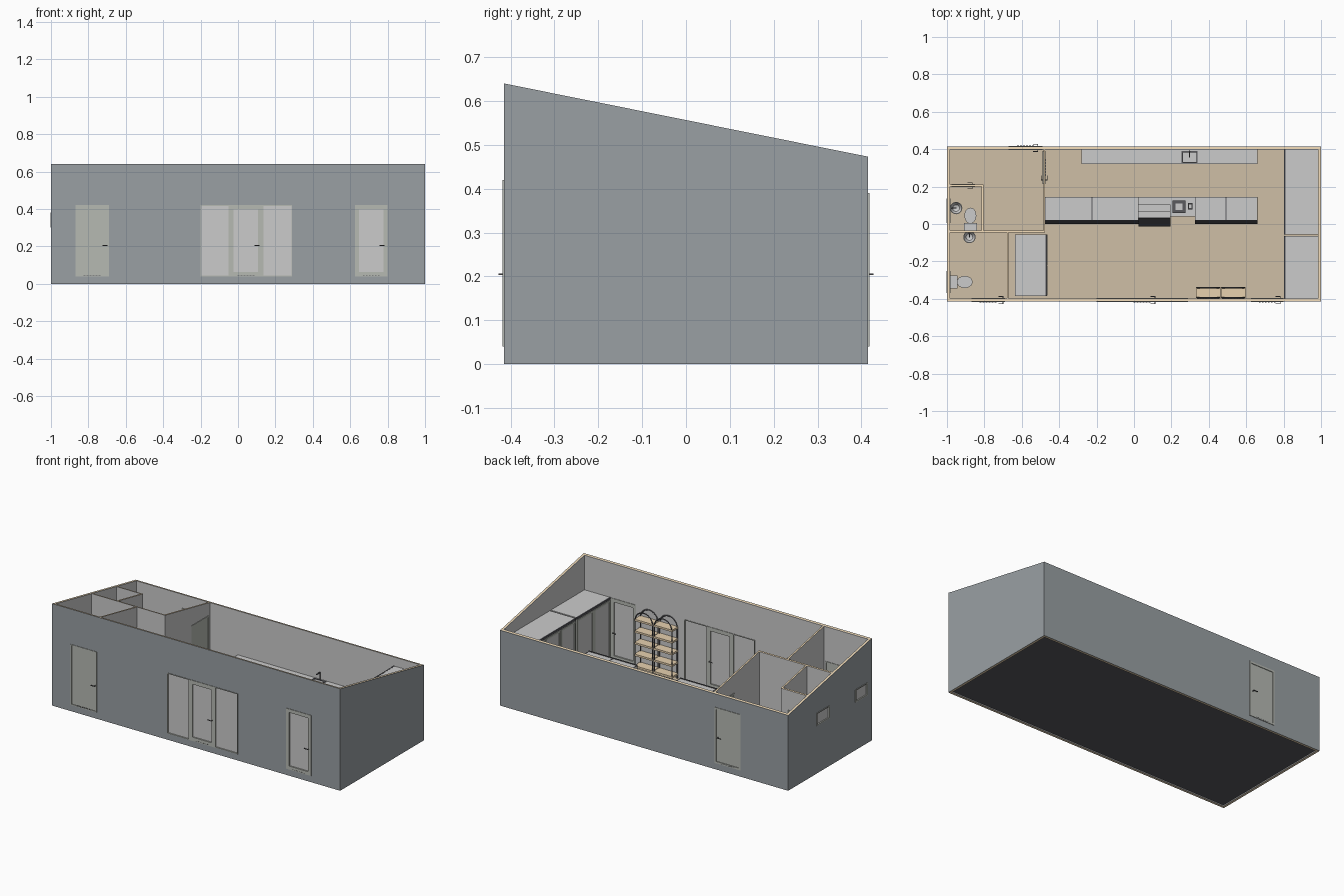
import bpy, bmesh, math

if "Cube" in bpy.data.objects:
    bpy.data.objects.remove(bpy.data.objects["Cube"])

HY, T = 0.415, 0.016          # half depth, wall thickness
FL = 0.04                     # floor level


def mat(name, r, g, b):
    m = bpy.data.materials.new(name)
    m.diffuse_color = (r, g, b, 1)
    m.use_nodes = True
    m.node_tree.nodes["Principled BSDF"].inputs["Base Color"].default_value = m.diffuse_color
    return m


CLAD = mat("cladding", .32, .35, .37)
TAN = mat("timber", .80, .64, .43)
FLOOR = mat("floor_tan", .62, .52, .38)
DARK = mat("dark_grey", .10, .10, .11)
DOOR = mat("door_grey", .47, .49, .45)
LINE = mat("lining", .55, .55, .55)


def roof(y):
    return 0.64 - (y + HY) / (2 * HY) * 0.167


def finish(name, bm, *mats):
    bmesh.ops.recalc_face_normals(bm, faces=bm.faces)
    me = bpy.data.meshes.new(name)
    bm.to_mesh(me)
    bm.free()
    for m in mats:
        if m:
            me.materials.append(m)
    ob = bpy.data.objects.new(name, me)
    bpy.context.collection.objects.link(ob)
    return ob


def box(name, b, m=None, sloped=False, top=None):
    x0, x1, y0, y1, z0, z1 = b
    bm = bmesh.new()
    lo = [bm.verts.new((x, y, z0)) for x, y in ((x0, y0), (x1, y0), (x1, y1), (x0, y1))]
    hi = [bm.verts.new((v.co.x, v.co.y, roof(v.co.y) if sloped else z1)) for v in lo]
    bm.faces.new(lo)
    bm.faces.new(hi).material_index = 1 if top else 0
    for i in range(4):
        j = (i + 1) % 4
        bm.faces.new((lo[i], lo[j], hi[j], hi[i]))
    return finish(name, bm, m, top)


def extrude_x(name, prof, x0, x1, m=None):
    bm = bmesh.new()
    a = [bm.verts.new((x0, y, z)) for y, z in prof]
    b = [bm.verts.new((x1, y, z)) for y, z in prof]
    bm.faces.new(a)
    bm.faces.new(b)
    for i in range(len(a)):
        j = (i + 1) % len(a)
        bm.faces.new((a[i], a[j], b[j], b[i]))
    return finish(name, bm, m)


def lathe(name, prof, cx, cy, sx=1, sy=1, n=24, m=None):
    bm = bmesh.new()
    rings = [[bm.verts.new((cx + r * sx * math.cos(2 * math.pi * k / n),
                            cy + r * sy * math.sin(2 * math.pi * k / n), z))
              for k in range(n)] for r, z in prof]
    for p, q in zip(rings, rings[1:]):
        for k in range(n):
            j = (k + 1) % n
            bm.faces.new((p[k], p[j], q[j], q[k]))
    bm.faces.new(rings[0])
    bm.faces.new(rings[-1])
    ob = finish(name, bm, m)
    bpy.context.view_layer.objects.active = ob
    ob.select_set(True)
    bpy.ops.object.shade_smooth_by_angle(angle=math.radians(35))
    ob.select_set(False)
    return ob


def cut(ob, spans):
    cutters = [box("cutter", s) for s in spans]
    for c in cutters:
        ob.modifiers.new("cut", 'BOOLEAN').object = c
        ob.modifiers[-1].operation = 'DIFFERENCE'
    dg = bpy.context.evaluated_depsgraph_get()
    me = bpy.data.meshes.new_from_object(ob.evaluated_get(dg))
    ob.modifiers.clear()
    ob.data = me
    for c in cutters:
        bpy.data.objects.remove(c)


def span(ax, a0, a1, d0, d1, z0, z1):
    return (a0, a1, d0, d1, z0, z1) if ax == 'x' else (d0, d1, a0, a1, z0, z1)


def opening(name, ax, a0, a1, d0, d1, z0, z1, f=.01, panel=None, handle=None):
    """Framed door or window filling a hole in a wall that runs along ax."""
    e0, e1 = d0 - .003, d1 + .003
    for n, s in (("left", (a0, a0 + f, e0, e1, z0, z1)), ("right", (a1 - f, a1, e0, e1, z0, z1)),
                 ("top", (a0 + f, a1 - f, e0, e1, z1 - f, z1)),
                 ("bottom", (a0 + f, a1 - f, e0, e1, z0, z0 + f))):
        box(f"{name}_frame_{n}", span(ax, *s), DOOR)
    mid = (d0 + d1) / 2
    h = (d1 - d0) / 2 - (.005 if panel is None else .001)
    box(f"{name}_panel", span(ax, a0 + f, a1 - f, mid - h, mid + h, z0 + f, z1 - f), panel)
    if handle is not None:
        inward = .025 if handle < (a0 + a1) / 2 else -.025
        for s, d in ((-1, e0), (1, e1)):
            out = d + s * .01
            box(f"{name}_handle_stem", span(ax, handle - .002, handle + .002,
                                            *sorted((mid, out)), .203, .207), DARK)
            box(f"{name}_handle_lever", span(ax, *sorted((handle, handle + inward)),
                                             *sorted((out - s * .003, out)), .203, .207), DARK)
        # small vent slots along the foot of the door
        for k in range(6):
            c = (a0 + a1) / 2 + (k - 2.5) * .016
            box(f"{name}_vent_{k}", span(ax, c - .005, c + .005, e0 - .0005, e1 + .0005,
                                         z0 + .004, z0 + .007), DARK)


# Outer walls: cladding, timber core and lining, each cut for doors and windows
front_holes = [(-.87, -.69), (-.20, .29), (.625, .80)]
side_holes = [(.005, .135), (-.37, -.25)]
for lay, a, b, m in (("cladding", 0, .002, CLAD), ("core", .002, .013, TAN), ("lining", .013, T, LINE)):
    w = box(f"front_wall_{lay}", (-1 + a, 1 - a, -HY + a, -HY + b, 0, 1), m, True)
    cut(w, [(p, q, -.5, -.3, FL, .42) for p, q in front_holes])
    w = box(f"back_wall_{lay}", (-1 + a, 1 - a, HY - b, HY - a, 0, 1), m, True)
    cut(w, [(-.67, -.49, .3, .5, FL, .39)])
    w = box(f"left_wall_{lay}", (-1 + a, -1 + b, -HY + b, HY - b, 0, 1), m, True)
    cut(w, [(-1.1, -.9, p, q, .30, .38) for p, q in side_holes])
    box(f"right_wall_{lay}", (1 - b, 1 - a, -HY + b, HY - b, 0, 1), m, True)
box("floor_slab", (-1 + T, 1 - T, -HY + T, HY - T, .006, .03), DARK)
box("floor_covering", (-1 + T, 1 - T, -HY + T, HY - T, .03, FL), FLOOR)

# Doors and windows in the outer walls
F0, F1, B0, B1 = -HY, -HY + T, HY - T, HY
opening("washroom_door", 'x', -.87, -.69, F0, F1, FL, .42, .006, DOOR, -.70)
opening("shop_window_left", 'x', -.20, -.048, F0, F1, FL, .42, .004)
opening("shop_door", 'x', -.048, .132, F0, F1, FL, .42, .024, None, .112)
opening("shop_window_right", 'x', .132, .29, F0, F1, FL, .42, .004)
opening("side_door", 'x', .625, .80, F0, F1, FL, .42, .022, None, .782)
opening("back_door", 'x', -.67, -.49, B0, B1, FL, .39, .012, DOOR, -.515)
for i, (p, q) in enumerate(side_holes):
    opening(f"small_window_{i}", 'y', p, q, -1, -1 + T, .30, .38, .006)

# Partitions
X0, Y1 = -1 + T, HY - T
p = box("kitchen_partition", (-.485, -.475, -.035, Y1, FL, 1), LINE, True, TAN)
cut(p, [(-.6, -.4, .215, .39, .0, .40)])
opening("kitchen_door", 'y', .215, .39, -.485, -.475, FL, .40, .01, DOOR, .235)
box("cross_partition", (X0, -.475, -.045, -.035, FL, 1), LINE, True, TAN)
box("washroom_partition", (-.68, -.67, -Y1, -.045, FL, 1), LINE, True, TAN)
p = box("staff_wc_partition", (X0, -.805, .20, .21, FL, 1), LINE, True, TAN)
cut(p, [(-.975, -.85, .1, .3, 0, .39)])
opening("staff_wc_door", 'x', -.975, -.85, .20, .21, FL, .39, .008, DOOR, -.865)
box("staff_wc_side", (-.815, -.805, -.035, .20, FL, 1), LINE, True, TAN)

# Toilets and round basins
bowl = [(.55, FL), (.5, .07), (1, .105), (1, .115), (.7, .115), (.45, .085)]
lathe("toilet_bowl_staff", bowl, -.875, .045, .032, .042)
lathe("toilet_lid_staff", [(1, .115), (1, .119)], -.875, .045, .031, .041)
box("toilet_tank_staff", (-.91, -.84, -.035, .005, FL, .17))
lathe("toilet_bowl_guest", bowl, -.905, -.31, .042, .032)
lathe("toilet_lid_guest", [(1, .115), (1, .119)], -.905, -.31, .041, .031)
box("toilet_tank_guest", (X0, -.945, -.345, -.275, FL, .17))
basin = [(.010, FL), (.008, .15), (.02, .16), (.033, .19), (.03, .19), (.018, .17), (.004, .165)]
for n, x, y, dx, dy in (("staff", -.951, .085, -1, 0), ("guest", -.88, -.07, 0, 1)):
    lathe(f"basin_{n}", basin, x, y)
    tx, ty = x + dx * .022, y + dy * .022
    lathe(f"basin_tap_{n}", [(.004, .17), (.004, .215)], tx, ty, n=10, m=DARK)
    box(f"basin_spout_{n}", (min(tx, x) - .003, max(tx, x) + .003,
                             min(ty, y) - .003, max(ty, y) + .003, .21, .215), DARK)

# Serving line: display cases with steep dark fronts, till unit and coffee counter
case = [(.02, FL), (.02, .15), (.022, .28), (.095, .28), (.095, .275), (.145, .275), (.145, FL)]
glass = [(.0, FL), (.0, .16), (.018, .285), (.022, .285), (.022, FL)]
for i, (a, b) in enumerate(((-.475, .025), (.325, .66))):
    extrude_x(f"display_case_{i}", case, a, b)
    extrude_x(f"display_front_{i}", glass, a, b, DARK)
    for k in range(3):
        s = a + (b - a) * k / 2
        box(f"display_rib_{i}_{k}", (max(a, s - .002), min(b, s + .002), .022, .145, .27, .282), DARK)
extrude_x("till_unit", [(.035, FL), (.035, .27), (.07, .27), (.07, .25), (.105, .25),
                        (.105, .2), (.145, .2), (.145, FL)], .025, .195)
extrude_x("till_front", [(-.013, FL), (-.013, .16), (.033, .27), (.035, .27), (.035, FL)], .025, .195, DARK)
box("coffee_counter", (.195, .325, .04, .145, FL, .20))
box("coffee_machine", (.207, .275, .06, .125, .20, .265), DARK)
box("coffee_machine_top", (.222, .26, .075, .11, .265, .27))
box("grinder_body", (.288, .314, .078, .112, .20, .25), DARK)
box("grinder_top", (.292, .310, .083, .107, .25, .262))

# Back worktop with sink and tap
box("worktop_cabinet", (-.275, .655, .33, Y1, FL, .185))
w = box("worktop", (-.28, .66, .32, Y1, .185, .20))
cut(w, [(.26, .335, .33, .385, .1, .3)])
for n, s in (("left", (.255, .262, .325, .39)), ("right", (.333, .34, .325, .39)),
             ("front", (.262, .333, .325, .332)), ("back", (.262, .333, .383, .39))):
    box(f"sink_rim_{n}", (*s, .199, .203), DARK)
lathe("sink_tap", [(.004, .20), (.004, .25)], .297, .389, n=10, m=DARK)
box("sink_spout", (.294, .300, .355, .392, .245, .25), DARK)


# Tall cooler cabinets: carcass, shelves and dark framed glass doors
def cooler(name, x0, x1, y0, y1, z1, doors, face):
    f = x0 if face < 0 else x1
    bk = x1 if face < 0 else x0
    i0, i1 = (x0 + .008, x1) if face < 0 else (x0, x1 - .008)
    box(f"{name}_top", (x0, x1, y0, y1, z1 - .012, z1))
    box(f"{name}_base", (i0, i1, y0, y1, FL, FL + .03))
    box(f"{name}_back", (*sorted((bk, bk + face * .006)), y0, y1, FL, z1 - .012))
    for y in (y0, y1 - .006):
        box(f"{name}_side", (i0, i1, y, y + .006, FL, z1 - .012))
    for k in range(1, 5):
        z = FL + .03 + (z1 - FL - .04) * k / 5
        box(f"{name}_shelf_{k}", (i0 + .006, i1 - .006, y0 + .006, y1 - .006, z, z + .004))
    w = (y1 - y0) / doors
    for k in range(doors):
        a = y0 + k * w
        opening(f"{name}_door_{k}", 'y', a + .002, a + w - .002, *sorted((f, f - face * -.006)),
                FL + .005, z1 - .014, .012)
    box(f"{name}_front_trim", (*sorted((f, f + face * .008)), y0, y1, z1 - .012, z1 + .001), DARK)


cooler("cooler_front", .81, .984, -Y1, -.065, .42, 2, -1)
cooler("cooler_back", .81, .984, -.055, Y1, .42, 3, -1)
cooler("freezer", -.635, -.472, -.385, -.055, .40, 2, 1)

# Pair of arched timber shelf units
for u in range(2):
    a, b = .332 + u * .134, .462 + u * .134
    c, r = (a + b) / 2, .061
    for side, y in (("back", -.393), ("front", -.34)):
        cu = bpy.data.curves.new("arch", 'CURVE')
        cu.dimensions, cu.bevel_depth, cu.bevel_resolution = '3D', .004, 0
        cu.use_fill_caps = True
        pts = [(c + r, FL)] + [(c + r * math.cos(t * math.pi / 12), .355 + r * math.sin(t * math.pi / 12))
                               for t in range(13)] + [(c - r, FL)]
        sp = cu.splines.new('POLY')
        sp.points.add(len(pts) - 1)
        for q, (x, z) in zip(sp.points, pts):
            q.co = (x, y, z, 1)
        cu.materials.append(DARK)
        bpy.context.collection.objects.link(bpy.data.objects.new(f"shelf_arch_{u}_{side}", cu))
    for k in range(5):
        z = .06 + k * .073
        box(f"arch_shelf_{u}_{k}", (a, b, -.396, -.337, z, z + .012), TAN)
